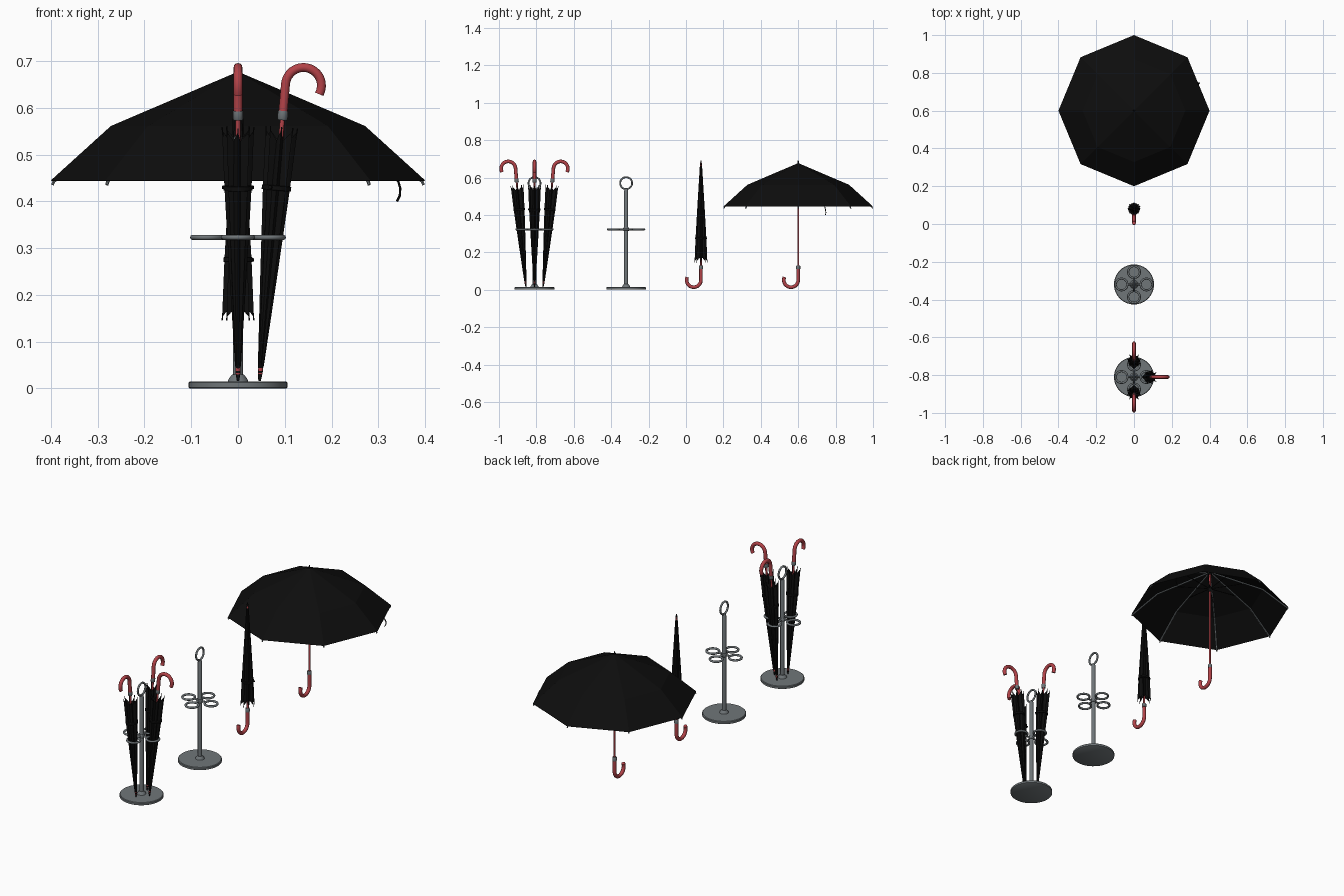
import bpy, bmesh, math
from math import cos, sin, pi, radians
from mathutils import Matrix, Vector

if "Cube" in bpy.data.objects:
    bpy.data.objects.remove(bpy.data.objects["Cube"])


def material(name, rgb):
    m = bpy.data.materials.new(name)
    m.diffuse_color = (*rgb, 1)
    m.use_nodes = True
    m.node_tree.nodes["Principled BSDF"].inputs["Base Color"].default_value = m.diffuse_color
    return m


BLACK = material("black_cloth", (0.004, 0.004, 0.004))
RED = material("red_handle", (0.45, 0.055, 0.065))
GREY = material("grey_metal", (0.16, 0.18, 0.19))


def add(name, mesh, mat, M, smooth=True):
    ob = bpy.data.objects.new(name, mesh)
    bpy.context.collection.objects.link(ob)
    mesh.materials.clear()
    mesh.materials.append(mat)
    ob.matrix_world = M
    if smooth:
        bpy.ops.object.select_all(action='DESELECT')
        ob.select_set(True)
        bpy.context.view_layer.objects.active = ob
        bpy.ops.object.shade_smooth_by_angle(angle=radians(40))
    return ob


def tube(name, pts, r, mat, M, cyclic=False, res=3):
    cu = bpy.data.curves.new(name, 'CURVE')
    cu.dimensions = '3D'
    cu.bevel_depth = r
    cu.bevel_resolution = res
    cu.use_fill_caps = True
    sp = cu.splines.new('POLY')
    sp.points.add(len(pts) - 1)
    for p, q in zip(sp.points, pts):
        p.co = (*q, 1)
    sp.use_cyclic_u = cyclic
    tmp = bpy.data.objects.new("tmp", cu)
    bpy.context.collection.objects.link(tmp)
    bpy.context.view_layer.update()
    dg = bpy.context.evaluated_depsgraph_get()
    mesh = bpy.data.meshes.new_from_object(tmp.evaluated_get(dg))
    bpy.data.objects.remove(tmp)
    return add(name, mesh, mat, M)


def loft(name, rings, mat, M, caps=True, smooth=True):
    bm = bmesh.new()
    vs = [[bm.verts.new(p) for p in ring] for ring in rings]
    n = len(vs[0])
    for a, b in zip(vs, vs[1:]):
        for i in range(n):
            j = (i + 1) % n
            bm.faces.new((a[i], a[j], b[j], b[i]))
    if caps:
        bm.faces.new(vs[0][::-1])
        bm.faces.new(vs[-1])
    bmesh.ops.recalc_face_normals(bm, faces=bm.faces)
    mesh = bpy.data.meshes.new(name)
    bm.to_mesh(mesh)
    bm.free()
    return add(name, mesh, mat, M, smooth)


def ring(r, z, n):
    return [(r * cos(2 * pi * i / n), r * sin(2 * pi * i / n), z) for i in range(n)]


def lathe(name, profile, mat, M, n=24):
    return loft(name, [ring(r, z, n) for r, z in profile], mat, M)


def polar(r, a, z):
    return (r * cos(a), r * sin(a), z)


# shaft, crook handle, cuff and ferrule shared by all umbrellas (tip up, crook towards -y)
def umbrella_core(name, M):
    R, zc = 0.0385, 0.052
    arc = [(0, -R + R * cos(radians(t)), zc - R * sin(radians(t))) for t in range(0, 206, 12)]
    tube(name + "_crook", [(0, 0, 0.115)] + arc, 0.0095, RED, M, res=4)
    lathe(name + "_cuff", [(0.0105, 0.11), (0.011, 0.113), (0.011, 0.127), (0.009, 0.13)], GREY, M, 16)
    lathe(name + "_shaft", [(0.005, 0.12), (0.005, 0.675)], RED, M, 12)
    lathe(name + "_ferrule", [(0.0055, 0.668), (0.0045, 0.677), (0.0025, 0.69)], BLACK, M, 12)


def closed_umbrella(name, M):
    umbrella_core(name, M)

    # pleated wrapped cloth: eight ridges with swept valleys
    def star(ro, ri, z, dz=0.0):
        out = []
        for i in range(8):
            a = i * pi / 4
            out += [polar(ro, a, z), polar((ro + ri) / 2, a + 0.2, z + dz / 2), polar(ri, a + 0.5, z + dz)]
        return out
    loft(name + "_cloth", [star(0.008, 0.006, 0.21), star(0.034, 0.018, 0.152, 0.022),
                           star(0.029, 0.02, 0.275), star(0.019, 0.014, 0.45),
                           star(0.0065, 0.0058, 0.655), star(0.0052, 0.005, 0.662)],
         BLACK, M, smooth=False)
    for i in range(8):
        a = i * pi / 4
        tube(name + "_rib_tip", [polar(0.032, a, 0.165), polar(0.034, a, 0.145)], 0.0015, BLACK, M, res=1)
    # tie band
    loft(name + "_tie_band", [ring(0.0285, 0.27, 16), ring(0.0315, 0.271, 16),
                              ring(0.0312, 0.28, 16), ring(0.0275, 0.281, 16)], BLACK, M)
    tube(name + "_band_button", [(0.028, 0.012, 0.275), (0.033, 0.014, 0.275)], 0.004, BLACK, M, res=2)


def open_umbrella(name, M):
    umbrella_core(name, M)
    # faceted octagonal canopy
    prof = [(0.4, 0.445), (0.272, 0.561), (0.003, 0.676)]
    ob = loft(name + "_canopy", [ring(r, z, 8) for r, z in prof], BLACK, M, caps=False, smooth=False)
    mod = ob.modifiers.new("thickness", 'SOLIDIFY')
    mod.thickness = 0.0015
    mod.offset = -1
    # ribs, stretchers and tips
    for i in range(8):
        a = i * pi / 4
        tube(name + "_rib", [polar(0.008, a, 0.667), polar(0.268, a, 0.556), polar(0.394, a, 0.442),
                             polar(0.397, a, 0.435)], 0.0035, GREY, M, res=1)
        tube(name + "_stretcher", [polar(0.008, a, 0.575), polar(0.17, a, 0.595)], 0.002, BLACK, M, res=1)
    lathe(name + "_runner", [(0.009, 0.555), (0.009, 0.585)], BLACK, M, 12)
    lathe(name + "_crown", [(0.01, 0.655), (0.01, 0.668)], BLACK, M, 12)
    # loose tie strap hanging from the hem
    tube(name + "_tie_strap", [(0.336, 0.14, 0.45), (0.343, 0.142, 0.442), (0.347, 0.146, 0.428),
                               (0.346, 0.148, 0.412), (0.34, 0.146, 0.4)], 0.0025, BLACK, M, res=1)


def stand(name, M):
    lathe(name + "_base", [(0.103, 0), (0.106, 0.002), (0.106, 0.012), (0.103, 0.015)], GREY, M, 40)
    lathe(name + "_pole_collar", [(0.022, 0.015), (0.02, 0.02), (0.0125, 0.03)], GREY, M)
    lathe(name + "_pole", [(0.0105, 0.015), (0.0105, 0.53), (0.007, 0.54)], GREY, M)
    lathe(name + "_hub", [(0.014, 0.314), (0.016, 0.317), (0.016, 0.329), (0.014, 0.332)], GREY, M)
    # carrying ring
    c = [(0, 0.032 * cos(t * pi / 16), 0.57 + 0.032 * sin(t * pi / 16)) for t in range(32)]
    tube(name + "_carry_ring", c, 0.005, GREY, M, cyclic=True)
    # four holding rings with arms
    for k in range(4):
        a = k * pi / 2
        p = Vector(polar(0.066, a, 0.323))
        tube(name + "_holder_ring", [p + Vector(v) for v in ring(0.031, 0, 32)], 0.0055, GREY, M, cyclic=True)
        tube(name + "_holder_arm", [polar(0.008, a, 0.323), polar(0.035, a, 0.323)], 0.005, GREY, M)


T = Matrix.Translation
open_umbrella("open_umbrella", T((0, 0.6, 0)))
closed_umbrella("closed_umbrella", T((0, 0.08, 0)))
stand("empty_stand", T((0, -0.32, 0)))
stand("full_stand", T((0, -0.81, 0)))

# three closed umbrellas, tip down, leaning outwards in the full stand
for k, ang in enumerate((0, -90, 180)):
    M = (T((0, -0.81, 0)) @ Matrix.Rotation(radians(ang), 4, 'Z') @ T((0, 0.046, 0.0155))
         @ Matrix.Rotation(radians(-5), 4, 'X') @ Matrix.Rotation(pi, 4, 'X') @ T((0, 0, -0.69)))
    closed_umbrella("stored_umbrella_%d" % (k + 1), M)
